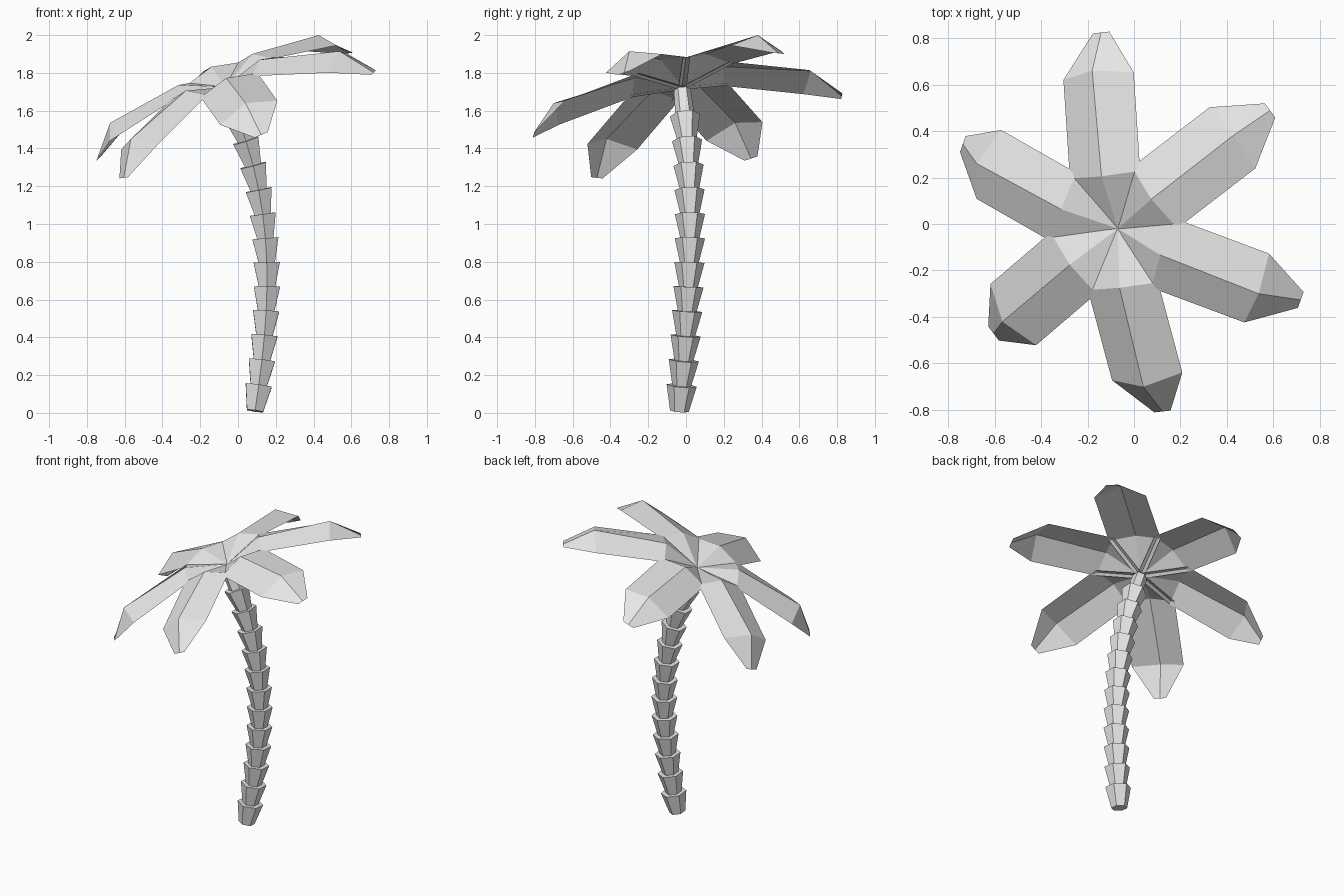
import bpy
import bmesh
import math
from mathutils import Matrix, Vector
from mathutils.geometry import interpolate_bezier

cube = bpy.data.objects.get("Cube")
if cube:
    bpy.data.objects.remove(cube, do_unlink=True)

# One plain grey for the whole tree
grey = bpy.data.materials.new("light_grey")
grey.use_nodes = True
colour = (0.8, 0.8, 0.8, 1.0)
grey.diffuse_color = colour
grey.node_tree.nodes["Principled BSDF"].inputs["Base Color"].default_value = colour


def make_object(name, bm):
    mesh = bpy.data.meshes.new(name)
    bm.to_mesh(mesh)
    bm.free()
    mesh.materials.append(grey)
    obj = bpy.data.objects.new(name, mesh)
    bpy.context.collection.objects.link(obj)
    return obj


def hexagon(bm, centre, tangent, radius):
    """Six vertices square to the tangent, with corners facing front and back."""
    across = Vector((0, 1, 0)).cross(tangent).normalized()
    depth = tangent.cross(across).normalized()
    ring = []
    for k in range(6):
        angle = math.pi / 2 + k * math.pi / 3
        offset = across * math.cos(angle) + depth * math.sin(angle)
        ring.append(bm.verts.new(centre + radius * offset))
    return ring


# Trunk: flared hexagonal cups stacked along a curve
SEGMENTS = 13
path = interpolate_bezier(
    Vector((0.09, -0.035, 0.01)), Vector((0.18, 0.02, 0.6)),
    Vector((0.21, 0.05, 1.12)), Vector((-0.065, -0.02, 1.71)), SEGMENTS + 1)


def tangent_at(i):
    return (path[min(i + 1, SEGMENTS)] - path[max(i - 1, 0)]).normalized()


bm = bmesh.new()
for i in range(SEGMENTS):
    flare = 0.045 if i == SEGMENTS - 1 else 0.08
    low = hexagon(bm, path[i], tangent_at(i), 0.05)
    high = hexagon(bm, path[i + 1], tangent_at(i + 1), flare)
    for k in range(6):
        n = (k + 1) % 6
        bm.faces.new((low[k], low[n], high[n], high[k]))
    bm.faces.new(high)
    bm.faces.new(low[::-1])
make_object("trunk", bm)

# Crown frame: leaves spread around a tilted axis
crown = Vector((-0.07, -0.02, 1.725))
axis = Vector((-0.4, -0.19, 1)).normalized()
along = Vector((-0.11, 0.68, 0.085))
along = (along - axis * along.dot(axis)).normalized()
side = axis.cross(along)
frame = Matrix((along, side, axis)).transposed().to_4x4()

# Leaf cross sections: midrib (reach, height), then edge (reach, width, height)
sections = [
    ((0.0, 0.0), (0.0, 0.025, -0.005)),
    ((0.245, 0.085), (0.245, 0.165, 0.044)),
    ((0.695, 0.0), (0.66, 0.165, -0.06)),
    ((0.833, -0.165), (0.833, 0.038, -0.165)),
]


def make_leaf(number):
    bm = bmesh.new()
    rows = []
    for (reach, height), (edge_reach, width, edge_height) in sections:
        rows.append([
            bm.verts.new((edge_reach, -width, edge_height)),
            bm.verts.new((reach, 0, height)),
            bm.verts.new((edge_reach, width, edge_height))])
    for a, b in zip(rows, rows[1:]):
        for k in range(2):
            bm.faces.new((a[k], b[k], b[k + 1], a[k + 1]))
    turn = Matrix.Rotation(number * math.pi / 3, 4, "Z")
    bm.transform(Matrix.Translation(crown) @ frame @ turn)
    make_object(f"palm_leaf_{number + 1}", bm)


for number in range(6):
    make_leaf(number)
